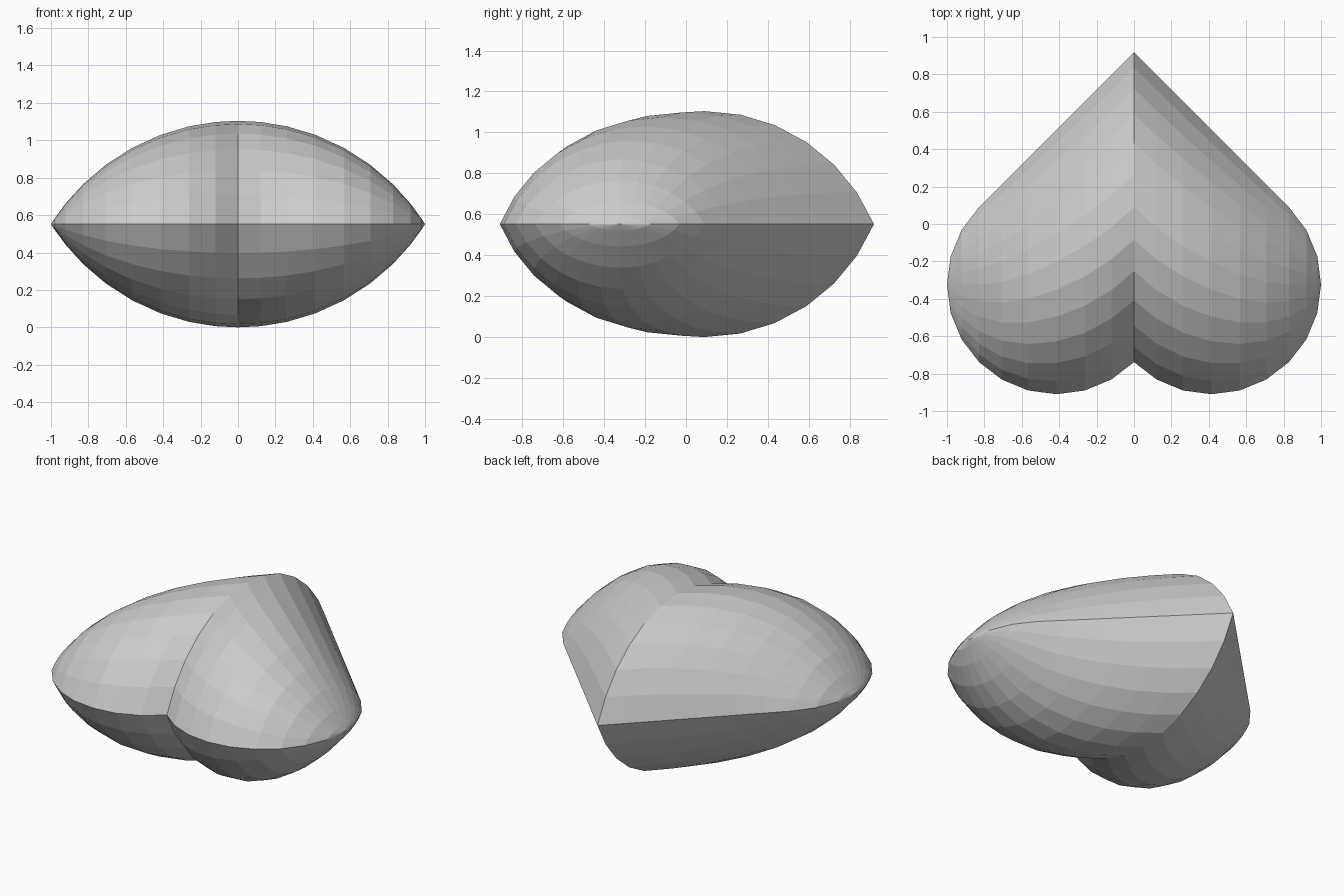
import bpy, bmesh, math

if "Cube" in bpy.data.objects:
    bpy.data.objects.remove(bpy.data.objects["Cube"])

R = 2 - math.sqrt(2)            # lobe radius so the heart is 2 wide
C = R / math.sqrt(2)            # lobe centre is at x = C
CY = -(R * math.sqrt(2) + C - (C + R)) - R * 0.0
CY = -0.91 + R                  # lobe centre y
TIP = CY + 3 * C                # pointed end
H = 0.552                       # half thickness
SEG = 6                         # segments from ridge to rim


def arc(t, half, sag):
    """Height of a circular arc with the given half chord and sagitta."""
    rad = (half * half + sag * sag) / (2 * sag)
    return math.sqrt(max(rad * rad - (t * half) ** 2, 0)) - (rad - sag)


# Cross-section ring: unit lens of 12 arc segments above and below
half_angle = 2 * math.atan(H / (2 * C))
upper = []
for k in range(-SEG, SEG + 1):
    t = math.sin(half_angle * k / SEG) / math.sin(half_angle)
    upper.append((t, arc(t, 2 * C, H) / H))
lens = upper + [(t, -z) for t, z in reversed(upper[1:-1])]

# Stations follow the vertices of the rounded lobe (15 degree steps)
lobe = []
for deg in range(-135, 0, 15):
    a = math.radians(deg)
    x = max(C + R * math.cos(a), 0.0)
    front = CY + R * math.sin(a)
    back = TIP - x if deg < -45 else CY - R * math.sin(a)
    lobe.append((x, front, back))
stations = [(-x, f, b) for x, f, b in reversed(lobe[1:])] + lobe

# Puffed heart body lofted across its width, closed to a point on each side
bm = bmesh.new()
rings = []
for x, front, back in stations:
    h = arc(abs(x), 1.0, H)
    mid, half = (front + back) / 2, (back - front) / 2
    rings.append([bm.verts.new((x, mid + t * half, H + z * h)) for t, z in lens])
n = len(lens)
for a, b in zip(rings, rings[1:]):
    for i in range(n):
        j = (i + 1) % n
        bm.faces.new((a[i], a[j], b[j], b[i]))
for ring, sx in ((rings[0], -1), (rings[-1], 1)):
    end = bm.verts.new((sx, CY, H))
    for i in range(n):
        bm.faces.new((ring[i], ring[(i + 1) % n], end))
bmesh.ops.recalc_face_normals(bm, faces=bm.faces)

mesh = bpy.data.meshes.new("heart_body")
bm.to_mesh(mesh)
bm.free()
bpy.context.collection.objects.link(bpy.data.objects.new("heart_body", mesh))
